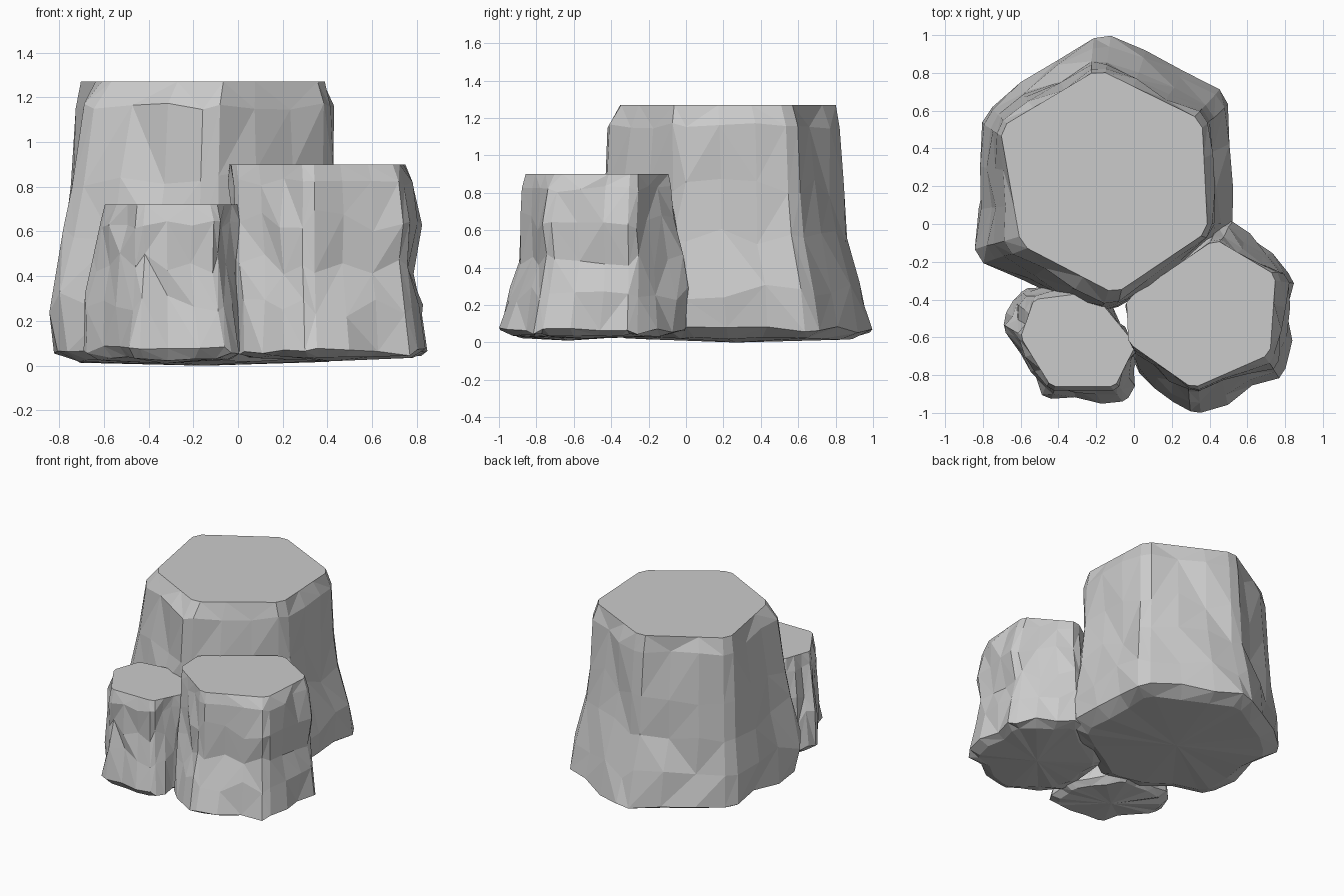
import bpy, bmesh, random
from mathutils import Vector

if "Cube" in bpy.data.objects:
    bpy.data.objects.remove(bpy.data.objects["Cube"])


def ring_points(corners):
    """Chamfer each corner into two points and add two points along each side."""
    pts = []
    n = len(corners)
    for i, c in enumerate(corners):
        p, q = corners[i - 1], corners[(i + 1) % n]
        pts += [(c.lerp(p, 0.07), 0), (c.lerp(q, 0.07), 0),
                (c.lerp(q, 0.36), 1), (c.lerp(q, 0.66), 1)]
    return pts


def column(name, top, base, levels, low, seed):
    """Rough six-sided column; levels = (z, blend from top to base per corner)."""
    rng = random.Random(seed)
    top = [Vector(p) for p in top]
    base = [Vector(p) for p in base]
    centre = sum(base, Vector((0, 0))) / len(base)
    bm = bmesh.new()
    rings = []
    for k, (z, blends) in enumerate(levels):
        corners = [a.lerp(b, t) for a, b, t in zip(top, base, blends)]
        ring = []
        for p, side in ring_points(corners):
            zz = z
            if k > 0:
                out = (p - centre).normalized()
                rough = 0.028 if side else 0.007
                p = p + out * rng.uniform(-rough, rough)
                spread = 0.018 if k in (1, len(levels) - 1) else 0.05
                zz += rng.uniform(-spread, spread)
            ring.append(bm.verts.new((p.x, p.y, zz)))
        rings.append(ring)

    # shallow sloping underside
    under = []
    for v in rings[-1]:
        p = centre.lerp(v.co.xy, 0.85)
        under.append(bm.verts.new((p.x, p.y, low + rng.uniform(0.012, 0.03))))
    rings.append(under)

    # faceted sides with varied diagonals
    n = len(under)
    for a, b in zip(rings, rings[1:]):
        for i in range(n):
            j = (i + 1) % n
            if rng.random() < 0.5:
                tris = ((a[i], b[i], b[j]), (a[i], b[j], a[j]))
            else:
                tris = ((a[i], b[i], a[j]), (a[j], b[i], b[j]))
            for t in tris:
                bm.faces.new(t)
    bm.faces.new(rings[0])
    tip = bm.verts.new((centre.x, centre.y, low))
    for i in range(n):
        bm.faces.new((under[i], tip, under[(i + 1) % n]))
    bmesh.ops.recalc_face_normals(bm, faces=bm.faces)
    mesh = bpy.data.meshes.new(name)
    bm.to_mesh(mesh)
    bm.free()
    obj = bpy.data.objects.new(name, mesh)
    bpy.context.collection.objects.link(obj)
    return obj


# Tall rear column
column("tall_rock_column",
       [(-.19, .82), (-.71, .51), (-.60, -.11), (-.10, -.37), (.39, -.04), (.36, .55)],
       [(-.17, 1.02), (-.80, .59), (-.83, -.18), (-.13, -.48), (.52, -.05), (.50, .69)],
       [(1.27, (0, 0, 0, 0, 0, 0)),
        (1.16, (.12, .2, .35, .6, .2, .2)),
        (.83, (.25, .4, .6, .8, .25, .3)),
        (.57, (.3, .6, .8, .9, .6, .4)),
        (.28, (.7, .85, 1.05, .95, 1, .8)),
        (.07, (1, 1, .9, .8, .95, 1))], 0.0, 4)

# Medium front right column
column("medium_rock_column",
       [(.43, -.08), (-.04, -.40), (-.03, -.63), (.31, -.87), (.72, -.69), (.75, -.27)],
       [(.50, .04), (0, -.32), (.01, -.77), (.32, -1.01), (.80, -.80), (.845, -.28)],
       [(.90, (0, 0, 0, 0, 0, 0)),
        (.82, (.15, -.2, .15, .15, .3, .3)),
        (.65, (.3, .3, .3, .15, .6, .8)),
        (.45, (.7, .6, .5, .2, .4, .4)),
        (.25, (1, .9, .8, .6, .7, .7)),
        (.06, (.85, 1, 1, 1, 1, 1))], 0.02, 8)

# Small front left column
column("small_rock_column",
       [(-.22, -.36), (-.53, -.40), (-.60, -.60), (-.44, -.86), (-.10, -.86), (.01, -.64)],
       [(-.20, -.33), (-.59, -.34), (-.695, -.55), (-.47, -.93), (-.03, -.94), (.02, -.68)],
       [(.72, (0, 0, 0, 0, 0, 0)),
        (.63, (.3, .2, .15, .3, .2, .6)),
        (.46, (.5, .5, .5, .1, .1, -.5)),
        (.28, (.8, .8, 1, .5, .5, 0)),
        (.07, (1, 1, 1, 1, 1, 1))], 0.01, 15)
